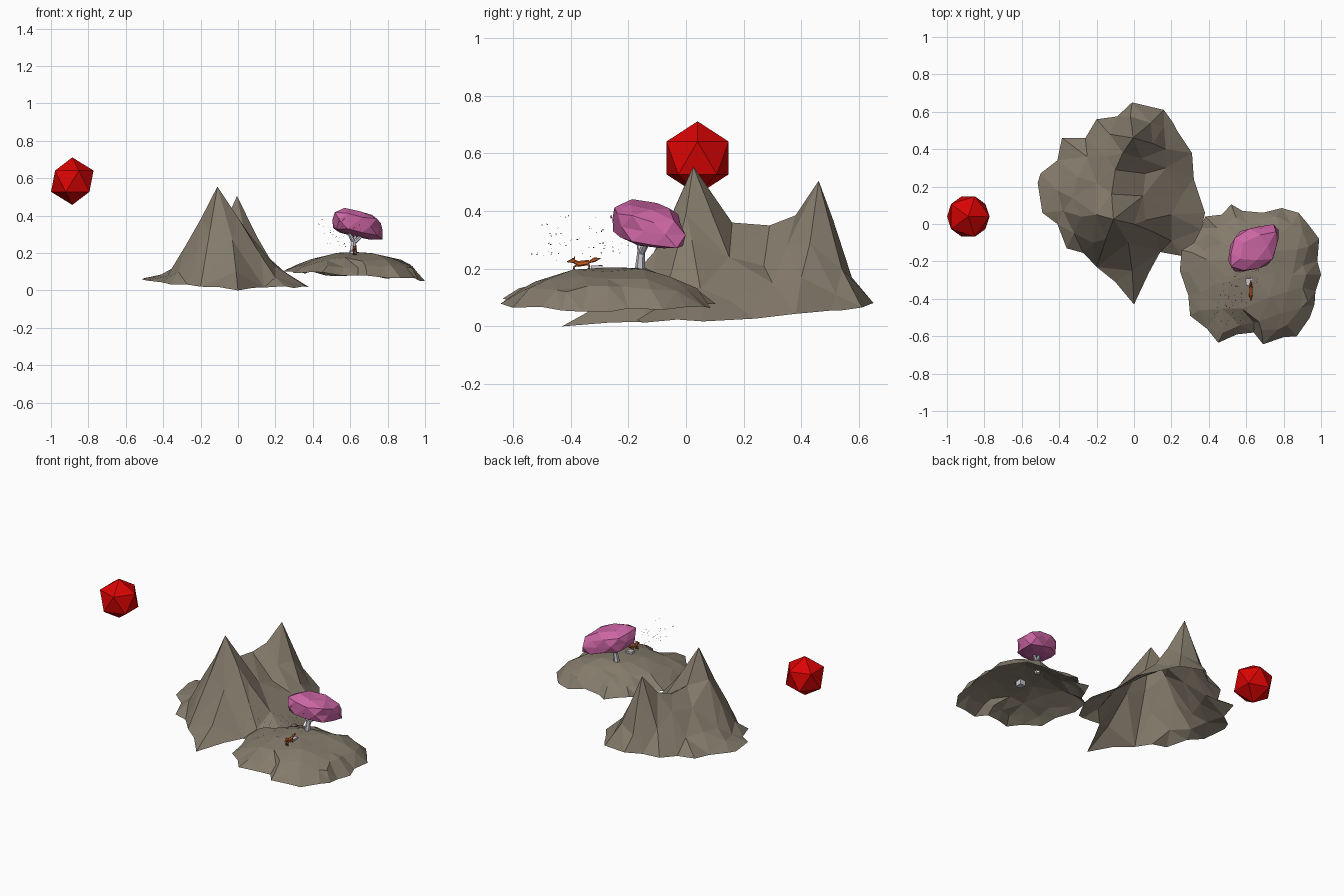
import bpy, bmesh, math, random
from mathutils import Vector, Matrix
from mathutils.geometry import delaunay_2d_cdt

if "Cube" in bpy.data.objects:
    bpy.data.objects.remove(bpy.data.objects["Cube"])

random.seed(7)


def mat(name, rgb):
    m = bpy.data.materials.new(name)
    m.diffuse_color = (*rgb, 1)
    m.use_nodes = True
    m.node_tree.nodes["Principled BSDF"].inputs["Base Color"].default_value = m.diffuse_color
    return m


ROCK = mat("rock brown", (0.235, 0.20, 0.15))
RED = mat("sun red", (0.70, 0.001, 0.001))
PINK = mat("blossom pink", (0.60, 0.13, 0.37))
PETAL = mat("petal magenta", (0.58, 0.08, 0.28))
PALE = mat("pale grey", (0.60, 0.60, 0.65))
FOX = mat("fox orange", (0.60, 0.12, 0.02))
DARK = mat("dark brown", (0.10, 0.03, 0.015))


def finish(bm, name, material):
    me = bpy.data.meshes.new(name)
    bm.to_mesh(me)
    bm.free()
    me.materials.append(material)
    ob = bpy.data.objects.new(name, me)
    bpy.context.collection.objects.link(ob)
    return ob


def jit(a):
    return random.uniform(-a, a)


def terrain(name, rim, inner, material):
    """Open faceted shell: triangulate rim and inner points, then lift them."""
    pts = rim + inner
    n = len(rim)
    edges = [(i, (i + 1) % n) for i in range(n)]
    co, _, faces, orig, _, _ = delaunay_2d_cdt(
        [Vector(p[:2]) for p in pts], edges, [], 1, 1e-5)
    bm = bmesh.new()
    vs = [bm.verts.new((c.x, c.y, pts[o[0]][2] if o else 0.03)) for c, o in zip(co, orig)]
    for f in faces:
        bm.faces.new([vs[i] for i in f])
    bmesh.ops.delete(bm, geom=[v for v in bm.verts if not v.link_faces], context='VERTS')
    for f in bm.faces:
        f.normal_update()
        if f.normal.z < 0:
            f.normal_flip()
    return finish(bm, name, material)


def tube(bm, a, b, r1, r2, sides=6):
    a, b = Vector(a), Vector(b)
    d = b - a
    m = Matrix.Translation((a + b) / 2) @ d.to_track_quat('Z', 'Y').to_matrix().to_4x4()
    bmesh.ops.create_cone(bm, cap_ends=True, segments=sides, radius1=r1, radius2=r2,
                          depth=d.length, matrix=m)


# Sun
bm = bmesh.new()
bmesh.ops.create_icosphere(bm, subdivisions=1, radius=0.127,
                           matrix=Matrix.Translation((-0.886, 0.04, 0.584)))
finish(bm, "sun", RED)

# Twin-peaked mountain
outline = [(0, -.43), (-.1, -.31), (-.2, -.23), (-.27, -.155), (-.36, -.13), (-.41, 0),
           (-.49, .06), (-.515, .22), (-.5, .27), (-.41, .34), (-.385, .46), (-.26, .46),
           (-.2, .56), (-.09, .575), (-.01, .65), (.16, .61), (.21, .54), (.23, .5),
           (.31, .38), (.32, .24), (.38, .06), (.36, -.03), (.3, -.15), (.25, -.17),
           (.14, -.15), (.08, -.26)]
rim = [(x, y, 0 if y < -.4 else .012 + .14 * max(y, 0) ** 2 + .15 * min(x, 0) ** 2
        + random.uniform(0, .012)) for x, y in outline]
keys = [(-.11, .025, .555), (-.005, .46, .505),                          # peaks
        (-.12, .16, .36), (-.1, .29, .35), (-.06, .38, .385),            # west ridge
        (.05, .15, .24), (.06, .27, .21), (.04, .35, .28),               # east valley
        (-.03, -.1, .27), (-.01, -.25, .1), (-.15, -.08, .32), (-.22, -.1, .2),
        (.0, .0, .39), (.06, .02, .3), (.12, -.05, .19), (.2, .05, .13), (.25, .15, .09),
        (.2, -.09, .07), (.1, .43, .29), (.17, .4, .17), (.17, .3, .15), (.16, .52, .11),
        (-.01, .51, .37), (-.02, .575, .17), (.09, .54, .2), (-.13, .48, .2),
        (-.2, .05, .38), (-.28, .04, .24), (-.33, .14, .13), (-.3, .25, .14),
        (-.25, .36, .13), (-.2, .22, .26), (-.41, .18, .085), (-.15, .36, .27),
        (-.32, -.05, .1), (-.38, .07, .075)]
terrain("mountain", rim, keys, ROCK)

# Domed island
CX, CY = .63, -.26
coast = [(.52, .105), (.58, .07), (.69, .06), (.79, .085), (.88, .06), (.93, 0), (.99, -.08),
         (.98, -.2), (1.0, -.27), (.97, -.36), (.965, -.43), (.94, -.5), (.87, -.6), (.8, -.605),
         (.69, -.643), (.64, -.58), (.55, -.59), (.45, -.635), (.39, -.56), (.3, -.49),
         (.29, -.38), (.245, -.25), (.255, -.14), (.32, -.1), (.36, -.02), (.38, .04), (.47, .05)]
shore = [(x, y, .08 - .02 * (x - CX) / .37 + jit(.012)) for x, y in coast]
hill = [(CX, CY, .205)]
for t, step in ((.84, 1), (.62, 2), (.34, 4)):
    for x, y in coast[::step]:
        k = t + jit(.05)
        hill.append((CX + (x - CX) * k + jit(.012), CY + (y - CY) * k + jit(.012),
                     .206 - .115 * k ** 2.2 + jit(.006)))
terrain("island", shore, hill, ROCK)

# Tree trunk and forked branches
bm = bmesh.new()
tube(bm, (.61, -.16, .188), (.62, -.155, .265), .019, .013)
tube(bm, (.62, -.155, .255), (.58, -.17, .33), .012, .008)
tube(bm, (.62, -.155, .255), (.69, -.12, .32), .012, .008)
tube(bm, (.62, -.155, .255), (.63, -.11, .33), .011, .007)
finish(bm, "tree_trunk", PALE)

# Blossom canopy: a boxy lump sloping down to the right and back
bm = bmesh.new()
bmesh.ops.create_icosphere(bm, subdivisions=2, radius=1)
for v in bm.verts:
    c = v.co
    boxy = (abs(c.x) ** 4 + abs(c.y) ** 4 + abs(c.z) ** 4) ** (-1 / 4)
    x, y, z = c * (1 + (boxy - 1) * .8) * (1 + jit(.08))
    # hollow the underside where the branches enter
    low = .8 if z < 0 and x * x + y * y < .4 else 1
    v.co = (.641 + .128 * x + .016 * y, -.132 + .118 * y + .022 * x,
            .347 + .075 * z * low - .024 * x - .014 * y)
finish(bm, "tree_canopy", PINK)

# Pale stone sunk in the island
bm = bmesh.new()
bmesh.ops.create_cube(bm, size=1, matrix=Matrix.Translation((.615, -.31, .19)) @
                      Matrix.Diagonal((.036, .042, .044, 1)))
for v in bm.verts:
    v.co += Vector((jit(.003), jit(.003), jit(.002)))
finish(bm, "stone", PALE)

# Fox, facing forward
X = .625
bm = bmesh.new()
tube(bm, (X, -.335, .222), (X, -.378, .216), .009, .010)            # body
tube(bm, (X, -.374, .218), (X, -.392, .228), .008, .006)            # neck
tube(bm, (X, -.385, .229), (X, -.412, .224), .0095, .002)           # head
tube(bm, (X, -.337, .222), (X, -.318, .231), .003, .008)            # tail
tube(bm, (X, -.318, .231), (X, -.296, .236), .008, .001)
for s in (-1, 1):
    tube(bm, (X + s * .006, -.387, .233), (X + s * .008, -.385, .245), .004, .0005, 4)
    tube(bm, (X + s * .006, -.373, .215), (X + s * .006, -.39, .205), .004, .003, 5)
    tube(bm, (X + s * .006, -.341, .219), (X + s * .006, -.334, .205), .005, .003, 5)
finish(bm, "fox", FOX)
bm = bmesh.new()
for s in (-1, 1):
    tube(bm, (X + s * .006, -.39, .205), (X + s * .006, -.386, .19), .003, .003, 5)
    tube(bm, (X + s * .006, -.334, .205), (X + s * .006, -.342, .194), .003, .003, 5)
finish(bm, "fox_feet", DARK)

# Petals drifting forward from the tree
bm = bmesh.new()
for i in range(90):
    t = random.random() ** 1.3
    c = Vector((.60 - .1 * t + jit(.08), -.22 - .28 * t + jit(.05), .33 - .03 * t + jit(.08)))
    q = Matrix.Translation(c) @ Matrix.Rotation(jit(1.5), 4, (jit(1), jit(1), jit(1) + .01))
    s = random.uniform(.003, .0045)
    bm.faces.new([bm.verts.new(q @ Vector(p)) for p in
                  ((-s, 0, 0), (0, -s * .7, 0), (s, 0, 0), (0, s * .7, 0))])
finish(bm, "petals", PETAL)
